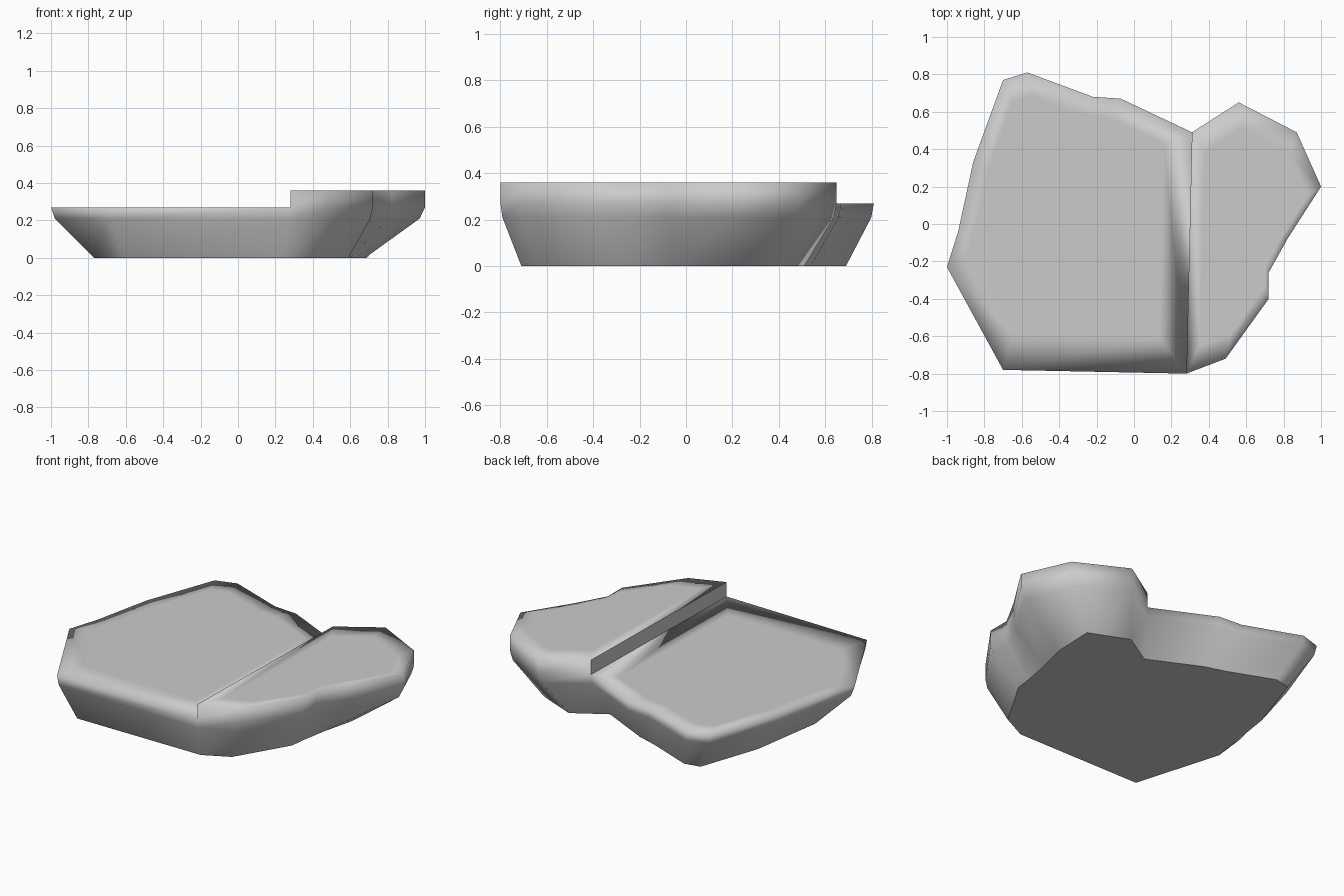
import bpy, bmesh
from mathutils import Vector

if "Cube" in bpy.data.objects:
    bpy.data.objects.remove(bpy.data.objects["Cube"])

# Outline, counter-clockwise: (rim x, rim y, foot x, foot y); first 9 bound the raised part
OUTLINE = [
    (0.28, -0.80, 0.24, -0.71), (0.49, -0.72, 0.40, -0.63),
    (0.72, -0.40, 0.59, -0.31), (0.72, -0.26, 0.60, -0.22),
    (0.82, -0.08, 0.63, -0.05), (1.00, 0.20, 0.68, 0.15),
    (0.87, 0.49, 0.69, 0.41), (0.56, 0.65, 0.45, 0.51),
    (0.31, 0.49, 0.25, 0.39), (-0.07, 0.67, -0.06, 0.54),
    (-0.22, 0.68, -0.19, 0.58), (-0.57, 0.81, -0.47, 0.69),
    (-0.70, 0.77, -0.57, 0.67), (-0.86, 0.33, -0.70, 0.29),
    (-0.94, -0.04, -0.75, -0.04), (-1.00, -0.23, -0.77, -0.17),
    (-0.70, -0.78, -0.61, -0.71),
]
RAISED = 9
LOW, HIGH, MID = 0.27, 0.36, 0.21
n = len(OUTLINE)
bm = bmesh.new()


def ring(t, z, count=n):
    """Ring blended from rim (t=0) to foot (t=1)."""
    return [bm.verts.new((a + (c - a) * t, b + (d - b) * t, z))
            for a, b, c, d in OUTLINE[:count]]


def bridge(lower, upper, closed=True):
    m = len(lower)
    for i in range(m if closed else m - 1):
        j = (i + 1) % m
        bm.faces.new((lower[i], lower[j], upper[j], upper[i]))


def cap(loop):
    """Top surface with a border strip so the rim shades softly."""
    centre = sum((v.co for v in loop), Vector()) / len(loop)
    inner = [bm.verts.new(v.co.lerp(centre, 0.2)) for v in loop]
    bridge(loop, inner)
    bm.faces.new(inner)


# Underside and flared sides
foot, mid, rim = ring(1, 0), ring(0.09, MID), ring(0, LOW)
base = bm.faces.new(foot[::-1])
bridge(foot, mid)
bridge(mid, rim)

# Raised part and the step between the two levels
top = ring(0, HIGH, RAISED)
bridge(rim[:RAISED], top, closed=False)
step = bm.faces.new((rim[RAISED - 1], rim[0], top[0], top[RAISED - 1]))
cap(top)
cap(rim[RAISED - 1:] + rim[:1])

# Soft shading, crisp step and base edges
for f in bm.faces:
    f.smooth = True
for f in (base, step):
    for e in f.edges:
        e.smooth = False
bmesh.ops.recalc_face_normals(bm, faces=bm.faces)
mesh = bpy.data.meshes.new("stone_slab")
bm.to_mesh(mesh)
bm.free()
bpy.context.collection.objects.link(bpy.data.objects.new("stone_slab", mesh))
